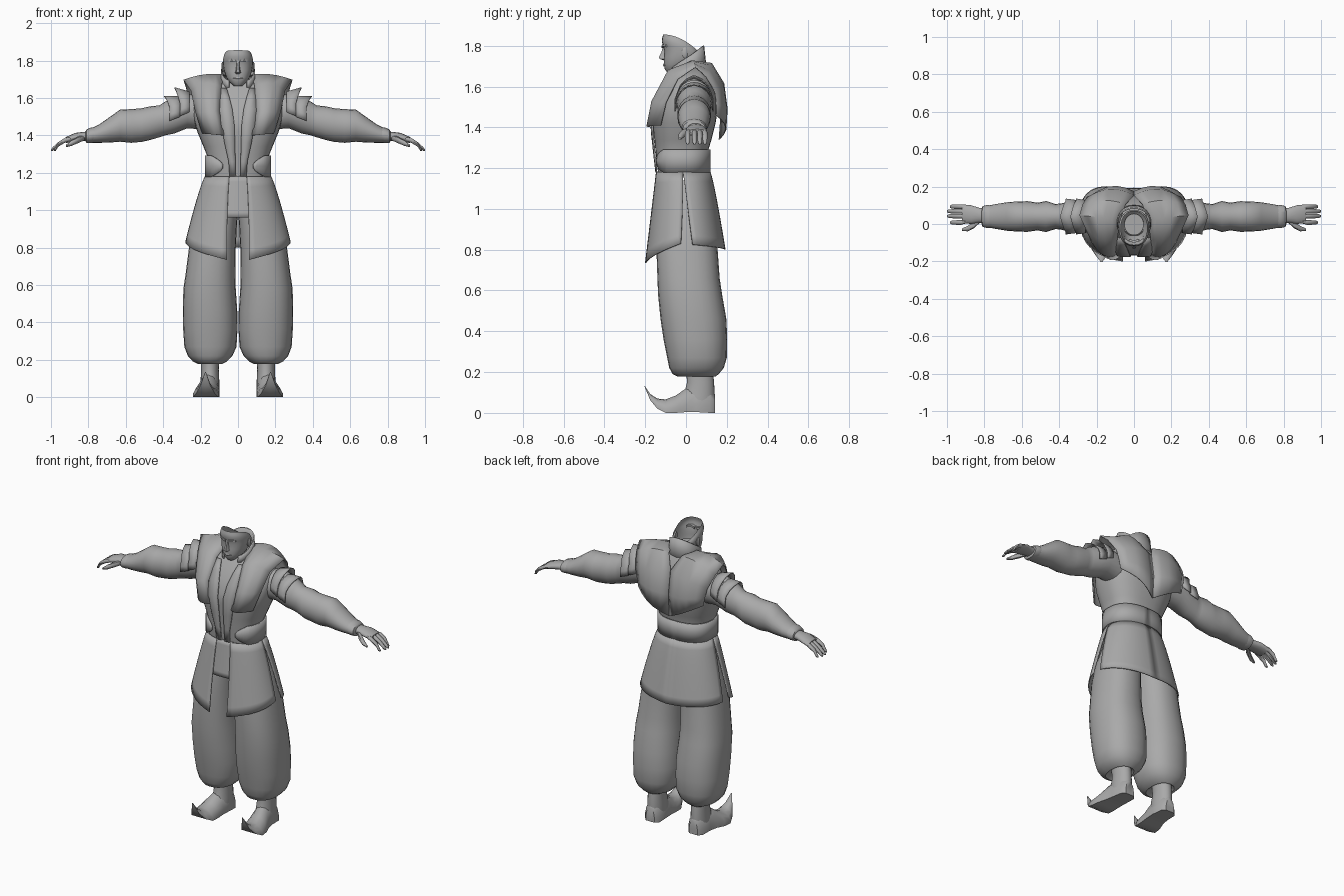
import bpy, bmesh, math
from mathutils import Vector

grey = bpy.data.materials.new("plain_grey")
grey.diffuse_color = (0.4, 0.4, 0.4, 1)


def sheet(name, rows, closed=True, caps=(True, True), mirror=False, thick=0, angle=45):
    """Skin a list of equal-length point rows, optionally as a closed tube."""
    bm = bmesh.new()
    vs = [[bm.verts.new(p) for p in r] for r in rows]
    n = len(rows[0])
    for a, b in zip(vs, vs[1:]):
        for i in range(n if closed else n - 1):
            j = (i + 1) % n
            bm.faces.new((a[i], a[j], b[j], b[i]))
    if closed and caps[0]:
        bm.faces.new(vs[0])
    if closed and caps[1]:
        bm.faces.new(vs[-1])
    bmesh.ops.recalc_face_normals(bm, faces=bm.faces[:])
    me = bpy.data.meshes.new(name)
    bm.to_mesh(me)
    bm.free()
    me.shade_smooth()
    me.set_sharp_from_angle(angle=math.radians(angle))
    me.materials.append(grey)
    ob = bpy.data.objects.new(name, me)
    bpy.context.collection.objects.link(ob)
    if thick:
        m = ob.modifiers.new("thickness", 'SOLIDIFY')
        m.thickness, m.offset = thick, 0
    if mirror:
        m = ob.modifiers.new("mirror", 'MIRROR')
        m.merge_threshold = 0.002
    return ob


def spow(v, p):
    return math.copysign(abs(v) ** (2 / p), v)


def around(deg, z, x0, x1, y0, y1, p=2.0):
    """Point on a horizontal rounded section; 0 degrees is the front, 90 is +x."""
    a = math.radians(deg)
    return Vector(((x0 + x1) / 2 + (x1 - x0) / 2 * spow(math.sin(a), p),
                   (y0 + y1) / 2 - (y1 - y0) / 2 * spow(math.cos(a), p), z))


def ring_z(z, x0, x1, y0, y1, p=2.0, n=24):
    return [around(360 * i / n, z, x0, x1, y0, y1, p) for i in range(n)]


def ring_x(x, y, z, ry, rz, n=16):
    return [(x, y + ry * math.sin(math.tau * i / n), z + rz * math.cos(math.tau * i / n))
            for i in range(n)]


def lerp(a, b, t):
    return a + (b - a) * t


# Tunic body: z, front y, back y, half width
TORSO = [(1.16, -.135, .105, .158), (1.29, -.15, .11, .165), (1.34, -.155, .125, .185),
         (1.42, -.165, .145, .218), (1.48, -.165, .155, .235), (1.56, -.13, .15, .245),
         (1.62, -.095, .13, .225), (1.66, -.065, .115, .165), (1.69, -.045, .10, .09)]
sheet("tunic_body", [ring_z(z, -w, w, f, b, 2.5, 32) for z, f, b, w in TORSO])


def chest_y(x, z):
    """Front surface of the tunic at x, z."""
    for (z0, f0, b0, w0), (z1, f1, b1, w1) in zip(TORSO, TORSO[1:]):
        if z0 <= z <= z1:
            t = (z - z0) / (z1 - z0)
            f, b, w = lerp(f0, f1, t), lerp(b0, b1, t), lerp(w0, w1, t)
            return (f + b) / 2 - (b - f) / 2 * max(0, 1 - (abs(x) / w) ** 2.5) ** 0.4
    return 0


# Lapels running from neck to waist: z, inner x, outer x
LAPEL = [(1.18, .012, .045), (1.26, .014, .05), (1.36, .016, .072), (1.46, .02, .09),
         (1.54, .03, .10), (1.60, .045, .095), (1.65, .06, .09)]
sheet("lapel", [[(x, chest_y(x, z) - .009, z) for x in (a, (a + b) / 2, b)]
                for z, a, b in LAPEL], closed=False, mirror=True, thick=.008)

# Vest yoke with flared pointed shoulders and a V-shaped back
INNER = [(.075, -.165, 1.40), (.10, -.142, 1.53), (.09, -.075, 1.65), (.075, .02, 1.715),
         (.045, .10, 1.70), (0, .145, 1.62), (0, .165, 1.48), (0, .155, 1.34)]
EDGE = [(.19, -.115, 1.41), (.225, -.09, 1.52), (.25, -.035, 1.63), (.29, .045, 1.687),
        (.275, .095, 1.64), (.25, .135, 1.57), (.235, .14, 1.51), (.225, .14, 1.46)]
vest = []
for a, b in zip(INNER, EDGE):
    a, b = Vector(a), Vector(b)
    out = Vector((0, (a.y + b.y) / 2 - .01, max(0, (a.z + b.z) / 2 - 1.55))).normalized()
    vest.append([a.lerp(b, u / 5) + out * (.008 + .04 * math.sin(math.pi * u / 5)
                 * (0.35 if .01 < a.y < .06 else 1)) for u in range(6)])
sheet("vest_yoke", vest, closed=False, mirror=True, thick=.006)

# Standing collar, high at the back
sheet("collar", [[around(d, 1.655 + lerp(.01, .115, t) * (1 - math.cos(math.radians(d))) / 2
                         + .03 * t, -.088, .088, -.085 + .01 * t, .10 - .015 * t, 2.2)
                  for d in range(30, 331, 15)] for t in (0, .5, 1)],
      closed=False, thick=.008)

# Sash with rounded front ends
belt = []
for d in range(24, 181, 6):
    h = .057 * min(1, (d - 23) / 30) ** .5
    belt.append([around(d, 1.235 + h * k, -.172, .172, -.153, .116, 2.4) for k in (-1, 0, 1)])
sheet("sash", belt, closed=False, mirror=True, thick=.01)


# Coat skirt panels: (start angle, end angle) at waist and hem, hem heights
def skirt(name, top, hem, hem_z, inset=0, mirror=True):
    rows = []
    for k in range(9):
        t = k / 8
        row = []
        for j in range(13):
            u = j / 12
            z = lerp(1.18, lerp(hem_z[0], hem_z[1], u), t)
            s = (1.18 - z) / .38
            g = s ** .85
            w = lerp(.175, .288, g) - inset
            row.append(around(lerp(lerp(top[0], top[1], u), lerp(hem[0], hem[1], u), t), z,
                              -w, w, -.148 - .045 * s + inset, .118 + .073 * g - inset, 2.15))
        rows.append(row)
    sheet(name, rows, closed=False, mirror=mirror, thick=.006)


skirt("skirt_front", (14, 90), (10, 84), (.735, .83))
skirt("skirt_back", (90, 180), (99, 180), (.825, .80))
skirt("skirt_centre_flap", (-20, 20), (-16, 16), (.96, .96), .008, False)

# Baggy trouser legs: z, inner x, outer x, front y, back y
LEG = [(1.14, 0, .15, -.12, .09), (1.0, 0, .205, -.13, .125), (.92, .006, .235, -.138, .145),
       (.80, .012, .262, -.145, .155), (.66, .014, .28, -.14, .165), (.58, .012, .292, -.137, .177),
       (.46, .004, .295, -.125, .198), (.36, .003, .293, -.11, .202), (.27, .008, .287, -.092, .20),
       (.22, .03, .268, -.082, .185), (.19, .06, .24, -.065, .16), (.178, .085, .215, -.04, .145),
       (.20, .105, .20, -.01, .13)]
sheet("trouser_leg", [ring_z(z, a, b, f, k, 2.3) for z, a, b, f, k in LEG],
      mirror=True, angle=60)

# Boots: ankle shaft, and a foot with a curled toe (y, centre x, low z, high z, half width)
sheet("boot_shaft", [ring_z(z, .15 - w, .15 + w, f, b) for z, w, f, b in
                     ((.22, .05, 0, .13), (.15, .047, .005, .138), (.09, .05, -.01, .14),
                      (.05, .05, -.02, .14))], mirror=True)
FOOT = [(.142, .15, 0, .09, .03), (.12, .15, 0, .12, .05), (.05, .152, .004, .135, .054),
        (0, .158, .004, .12, .058), (-.05, .168, 0, .085, .066), (-.10, .172, 0, .066, .068),
        (-.14, .174, .02, .07, .05), (-.175, .174, .062, .092, .026), (-.203, .174, .128, .134, .004)]
boot = []
for y, cx, lo, hi, w in FOOT:
    boot.append([(cx + w * c, y, lo + (hi - lo) * h) for c, h in
                 ((-1, 0), (-1, .3), (-.8, .65), (-.4, .93), (0, 1),
                  (.4, .93), (.8, .65), (1, .3), (1, 0), (0, 0))])
sheet("boot_foot", boot, mirror=True)

# Folded sleeves: x, centre z, depth radius, height radius
SLEEVE = [(.18, 1.52, .08, .09), (.27, 1.53, .088, .092), (.34, 1.507, .082, .097),
          (.39, 1.49, .07, .09), (.42, 1.475, .067, .085), (.47, 1.465, .083, .09),
          (.515, 1.455, .074, .09), (.57, 1.45, .082, .09), (.63, 1.452, .08, .086),
          (.68, 1.432, .076, .07), (.74, 1.41, .066, .05), (.79, 1.397, .056, .037)]
sheet("sleeve", [ring_x(x, .04, z, ry, rz, 20) for x, z, ry, rz in SLEEVE],
      mirror=True, angle=60)
sheet("cuff", [ring_x(x, .04, z, ry, rz) for x, z, ry, rz in
               ((.755, 1.405, .058, .04), (.785, 1.40, .062, .042), (.81, 1.395, .055, .037),
                (.815, 1.395, .04, .026))], mirror=True)


# Pointed shoulder flaps on the upper sleeve
def flap(name, x0, x1, z, tip):
    rows = []
    for t in (0, .5, 1):
        row = []
        for d in range(-100, 101, 20):
            a, peak = math.radians(d), max(0, 1 - abs(d) / 60)
            r = lerp(.092, .10 + tip * peak, t)
            row.append((lerp(x0, x1 - .03 * (1 - peak), t), .04 + r * .95 * math.sin(a),
                        z + r * math.cos(a) - .02 * t))
        rows.append(row)
    sheet(name, rows, closed=False, mirror=True, thick=.005)


flap("shoulder_flap_upper", .26, .34, 1.54, .035)
flap("shoulder_flap_lower", .31, .395, 1.515, .012)

# Hands
sheet("palm", [ring_x(*r) for r in
               ((.79, .045, 1.396, .04, .026), (.83, .047, 1.394, .04, .024),
                (.87, .05, 1.39, .05, .023), (.92, .055, 1.375, .05, .016))], mirror=True)
for i, (y, end) in enumerate(((.093, .985), (.068, 1.0), (.042, 1.0), (.008, .985))):
    sheet("finger_%d" % (i + 1), [ring_x(x, yy, z, .0125 * k, .013 * k, 8) for x, yy, z, k in
          ((.89, lerp(y, .05, .2), 1.383, .9), (.925, y, 1.374, 1), (.96, y, 1.352, .95),
           (end - .01, y, 1.327, .8), (end, y, 1.32, .4))], mirror=True)
sheet("thumb", [ring_x(x, y, z, .016 * k, .016 * k, 8) for x, y, z, k in
                ((.82, .025, 1.388, .9), (.855, -.005, 1.376, 1.1), (.89, -.025, 1.358, .9),
                 (.92, -.03, 1.343, .4))], mirror=True)

# Head, open at the crown and cut lower towards the back: z, front y, back y, half width
sheet("neck", [ring_z(z, -.052, .052, f, b) for z, f, b in
               ((1.62, -.05, .07), (1.68, -.058, .055), (1.74, -.06, .055))])
HEAD = [(1.664, -.088, -.035, .022), (1.684, -.104, 0, .045), (1.71, -.108, .035, .062),
        (1.745, -.108, .06, .073), (1.775, -.106, .07, .078), (1.80, -.112, .075, .08),
        (1.82, -.119, .075, .081), (1.838, -.117, .072, .077), (1.855, -.112, .068, .07)]
head = []
for z, f, b, w in HEAD:
    drop = .09 * max(0, (z - 1.70) / .155)
    head.append([(p.x, p.y, p.z - drop * ((p.y - f) / (b - f)) ** 2)
                 for p in ring_z(z, -w, w, f, b, 2.3)])
sheet("head", head, caps=(True, False))
sheet("nose", [[(-w, -.10, z), (-w * .5, y, z), (w * .5, y, z), (w, -.10, z)] for z, w, y in
               ((1.728, .012, -.108), (1.735, .018, -.13), (1.745, .014, -.132),
                (1.775, .009, -.118), (1.80, .01, -.113))])
sheet("brow", [[(x, y - .006, z - .005), (x, y - .006, z + .005), (x, y + .02, z + .006),
                (x, y + .02, z - .006)] for x, y, z in
               ((.008, -.113, 1.795), (.03, -.110, 1.802), (.052, -.094, 1.80))], mirror=True)
sheet("lips", [[(x, y, 1.698), (x, y - .004, 1.705), (x, y, 1.712), (x, y + .02, 1.705)]
               for x, y in ((-.026, -.099), (0, -.109), (.026, -.099))])
sheet("ear", [ring_x(x, -.005, 1.765, r * .7, r * 1.2, 10) for x, r in
              ((.07, .018), (.084, .023), (.088, .016))], mirror=True)
